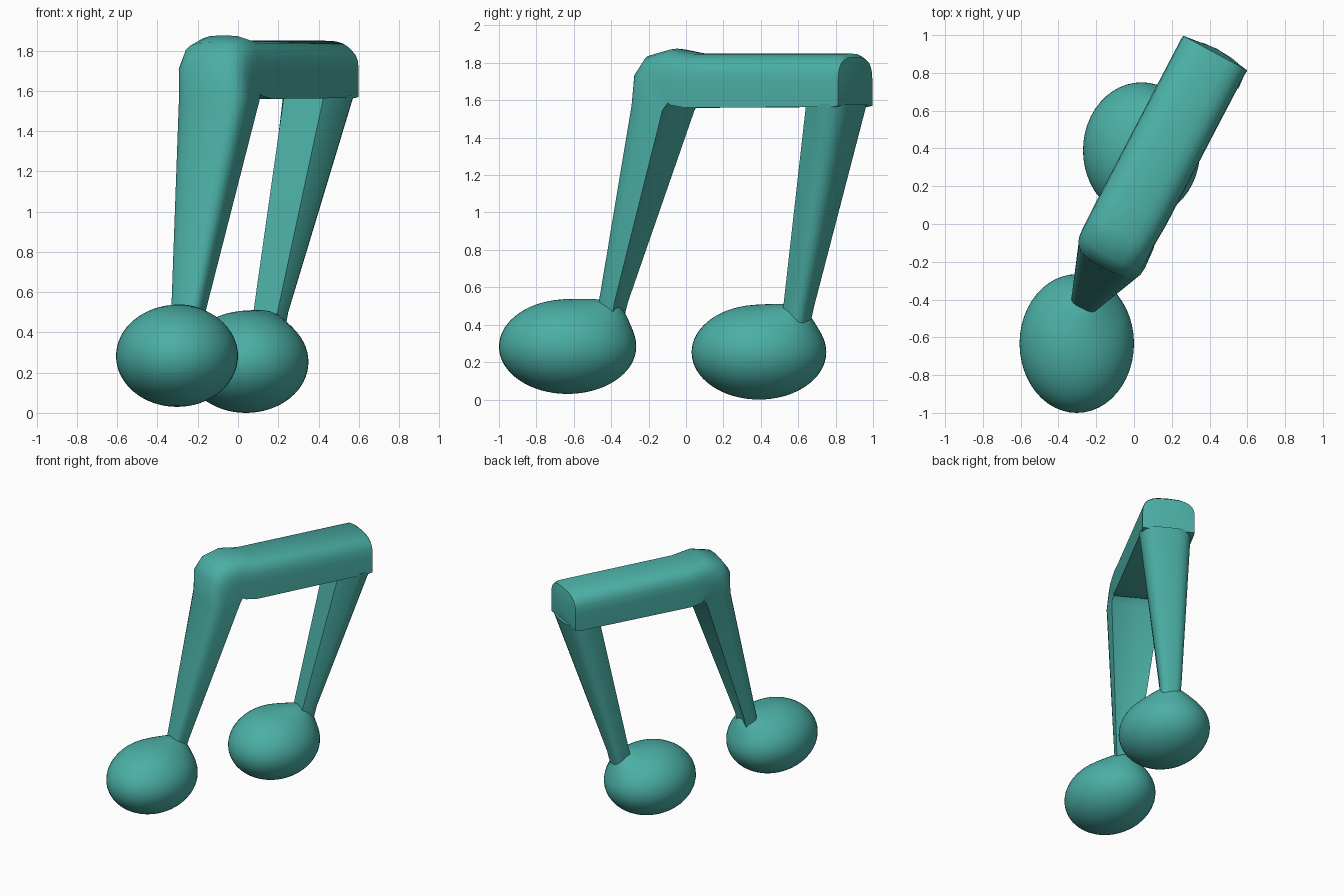
import bpy, bmesh, math
from mathutils import Vector, Matrix

if "Cube" in bpy.data.objects:
    bpy.data.objects.remove(bpy.data.objects["Cube"])

teal = bpy.data.materials.new("teal")
teal.diffuse_color = (0.07, 0.43, 0.38, 1)
teal.use_nodes = True
teal.node_tree.nodes["Principled BSDF"].inputs["Base Color"].default_value = teal.diffuse_color

U = Vector((0.88, -0.475, 0))   # across the beam
V = Vector((0.475, 0.88, 0))    # along the beam
Z = Vector((0, 0, 1))


def finish(name, bm, angle):
    bmesh.ops.recalc_face_normals(bm, faces=bm.faces)
    mesh = bpy.data.meshes.new(name)
    bm.to_mesh(mesh)
    bm.free()
    ob = bpy.data.objects.new(name, mesh)
    bpy.context.collection.objects.link(ob)
    mesh.materials.append(teal)
    bpy.ops.object.select_all(action='DESELECT')
    ob.select_set(True)
    bpy.context.view_layer.objects.active = ob
    bpy.ops.object.shade_smooth_by_angle(angle=math.radians(angle))


def note_head(name, center, radii, stem_base, push):
    # ellipsoid with a soft shoulder drawn up towards its stem
    bm = bmesh.new()
    bmesh.ops.create_uvsphere(bm, u_segments=48, v_segments=32, radius=1)
    c = Vector(center)
    o = Vector(stem_base) - c
    d = Vector((o.x / radii[0], o.y / radii[1], o.z / radii[2])).normalized()
    for v in bm.verts:
        v.co *= 1 + push * math.exp(-((v.co - d).length / 0.36) ** 2)
    bmesh.ops.transform(bm, matrix=Matrix.Translation(c) @ Matrix.Diagonal((*radii, 1)), verts=bm.verts)
    finish(name, bm, 60)


def loft(name, sections, side, bulge=0.0):
    # section: centre, bend angle, half width, outer depth, inner depth, inner width, hollow
    bm = bmesh.new()
    rings = []
    for c, deg, w, out, inn, iw, hollow in sections:
        a = math.radians(deg)
        n = V * side * math.cos(a) + Z * math.sin(a)
        arch = [(math.cos(math.pi * i / 12), math.sin(math.pi * i / 12)) for i in range(13)]
        pts = [(math.copysign(abs(x) ** 0.65, x) * w, y ** 0.75 * out if y > 1e-6 else 0) for x, y in arch]
        pts += [(-w * iw, -inn), (0, -inn * (1 - hollow)), (w * iw, -inn)]
        rings.append([bm.verts.new(Vector(c) + U * x + n * y) for x, y in pts])
    for r0, r1 in zip(rings, rings[1:]):
        k = len(r0)
        for i in range(k):
            bm.faces.new((r0[i], r0[(i + 1) % k], r1[(i + 1) % k], r1[i]))
    bm.faces.new(rings[0])
    tip = bm.verts.new(Vector(sections[-1][0]) + V * bulge)
    last = rings[-1]
    for i in range(len(last)):
        bm.faces.new((last[i], last[(i + 1) % len(last)], tip))
    finish(name, bm, 42)


# note heads
note_head("front_note_head", (-0.303, -0.633, 0.283), (0.303, 0.367, 0.253), (-0.25, -0.395, 0.5), 0.15)
note_head("back_note_head", (0.04, 0.39, 0.253), (0.31, 0.36, 0.253), (0.167, 0.61, 0.5), 0.17)

# front stem bending over into the beam
loft("front_stem_and_beam", [
    ((-0.265, -0.42, 0.40), 0, 0.07, 0.055, 0.055, 0.95, 0.2),
    ((-0.25, -0.395, 0.52), 0, 0.08, 0.06, 0.055, 0.95, 0.2),
    ((-0.11, -0.145, 1.56), 6, 0.19, 0.11, 0.12, 0.95, 0.45),
    ((-0.105, -0.115, 1.66), 32, 0.19, 0.155, 0.14, 0.95, 0.2),
    ((-0.085, -0.075, 1.69), 54, 0.19, 0.185, 0.14, 0.97, 0),
    ((-0.055, -0.015, 1.71), 78, 0.19, 0.17, 0.14, 1, 0),
    ((0.0, 0.085, 1.70), 90, 0.193, 0.15, 0.14, 1, 0),
    ((0.415, 0.88, 1.70), 90, 0.193, 0.15, 0.135, 1, 0),
    ((0.43, 0.905, 1.70), 90, 0.193, 0.13, 0.13, 1, 0),
], -1, 0.025)

# back stem
loft("back_stem", [
    ((0.155, 0.59, 0.38), 0, 0.07, 0.06, 0.06, 0.85, 0),
    ((0.167, 0.61, 0.50), 0, 0.08, 0.065, 0.065, 0.85, 0),
    ((0.39, 0.81, 1.58), 0, 0.188, 0.125, 0.13, 0.6, 0),
], 1)
